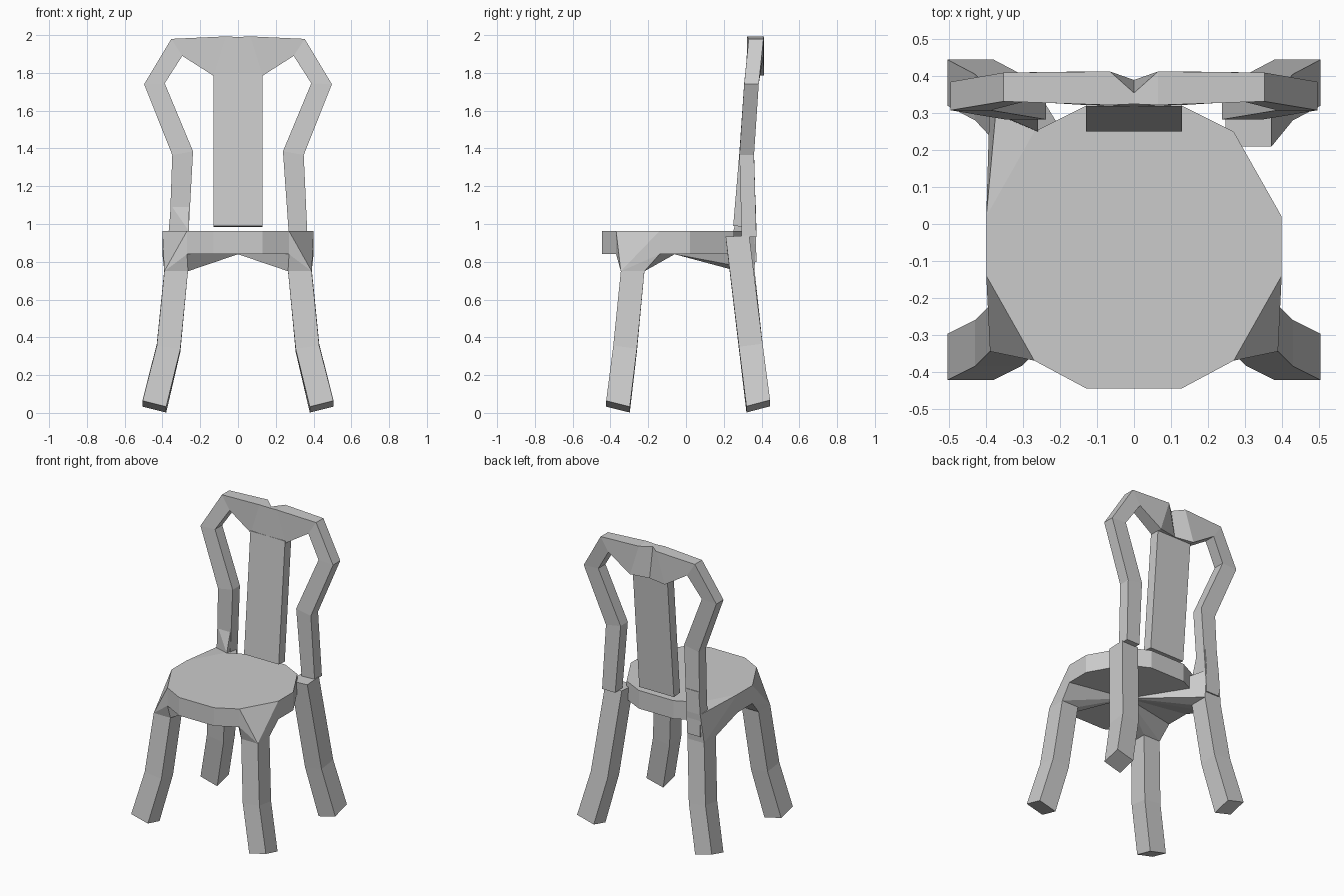
import bpy, bmesh

if "Cube" in bpy.data.objects:
    bpy.data.objects.remove(bpy.data.objects["Cube"])


def finish(name, bm):
    bmesh.ops.recalc_face_normals(bm, faces=bm.faces)
    mesh = bpy.data.meshes.new(name)
    bm.to_mesh(mesh)
    bm.free()
    obj = bpy.data.objects.new(name, mesh)
    bpy.context.collection.objects.link(obj)
    return obj


def loft(name, rings, side=1):
    """Skin matching rings of points and cap both ends; side mirrors x."""
    bm = bmesh.new()
    loops = [[bm.verts.new((x * side, y, z)) for x, y, z in r] for r in rings]
    n = len(loops[0])
    for a, b in zip(loops, loops[1:]):
        for i in range(n):
            j = (i + 1) % n
            bm.faces.new((a[i], a[j], b[j], b[i]))
    bm.faces.new(loops[0])
    bm.faces.new(loops[-1])
    return finish(name, bm)


def hull(name, points, side=1):
    bm = bmesh.new()
    for x, y, z in points:
        bm.verts.new((x * side, y, z))
    res = bmesh.ops.convex_hull(bm, input=bm.verts)
    bmesh.ops.delete(bm, geom=[v for v in bm.verts if not v.link_faces], context='VERTS')
    return finish(name, bm)


def square(cx, cy, z, tilt=0.0, r=0.0625):
    """Square leg section; tilt lifts the corners facing away from the centre."""
    out = 1 if cy > 0 else -1
    return [(cx + r * a, cy + r * b, z + tilt * (a + b * out))
            for a, b in ((-1, -1), (1, -1), (1, 1), (-1, 1))]


def bar(inner, outer, y0, y1):
    """Back frame section from inner and outer (x, z) edge points."""
    return [(inner[0], y0, inner[1]), (outer[0], y0, outer[1]),
            (outer[0], y1, outer[1]), (inner[0], y1, inner[1])]


# Seat: twelve-sided slab
half = [(0.13, -0.445), (0.27, -0.37), (0.40, -0.14), (0.40, 0.02), (0.27, 0.25), (0.13, 0.32)]
rim = half + [(-x, y) for x, y in reversed(half)]
loft("seat", [[(x, y, z) for x, y in rim] for z in (0.84, 0.963)])

under = (0, -0.06, 0.84)
front_top = square(0.3275, -0.2825, 0.75)
back_mid = square(0.3275, 0.30, 0.76)

for side, tag in ((1, "right"), (-1, "left")):
    # Front legs with the webs joining them to the seat
    loft("front_leg_" + tag, [square(0.4425, -0.36, 0.033, 0.0155),
                              square(0.3675, -0.3225, 0.34, 0.008), front_top], side)
    hull("front_bracket_" + tag, front_top + [under] +
         [(x, y, z) for x, y in half[1:3] for z in (0.84, 0.963)], side)

    # Back legs: the right one stands free up to the seat height
    rings = [square(0.4425, 0.3825, 0.035, 0.0165), square(0.3675, 0.343, 0.35, 0.008), back_mid]
    if side == 1:
        rings[-1] = square(0.31, 0.2725, 0.933, 0.003)
    loft("back_leg_" + tag, rings, side)

    # Stile curving into half of the top rail, notched behind the middle
    low = 0.93 if side == 1 else 0.80
    loft("back_frame_" + tag, [
        bar((0.27, low), (0.368, low), 0.295, 0.373),
        bar((0.238, 1.385), (0.348, 1.365), 0.283, 0.36),
        bar((0.388, 1.745), (0.497, 1.74), 0.308, 0.385),
        bar((0.295, 1.89), (0.353, 1.98), 0.332, 0.41),
        bar((0.13, 1.785), (0.065, 1.993), 0.322, 0.413),
        [(0, 0.318, 1.785), (0, 0.325, 1.99), (0, 0.355, 1.985), (0, 0.39, 1.785)],
    ], side)

# Web merging the left back leg, seat and stile
stile_foot = [(x, y, 0.95) for x in (0.27, 0.368) for y in (0.295, 0.373)]
hull("back_bracket_left", back_mid + stile_foot + [under] +
     [(x, y, z) for x, y in half[3:5] for z in (0.84, 0.963)], -1)
hull("stile_gusset_left", stile_foot + [(0.26, 0.25, 0.963)] +
     [(x, y, 1.1) for x in (0.26, 0.355) for y in (0.292, 0.37)], -1)

# Central splat leaning back
loft("back_splat", [
    [(-0.13, 0.25, 0.99), (0.13, 0.25, 0.99), (0.13, 0.315, 0.985), (-0.13, 0.315, 0.985)],
    [(-0.13, 0.318, 1.80), (0.13, 0.318, 1.80), (0.13, 0.385, 1.80), (-0.13, 0.385, 1.80)],
])
